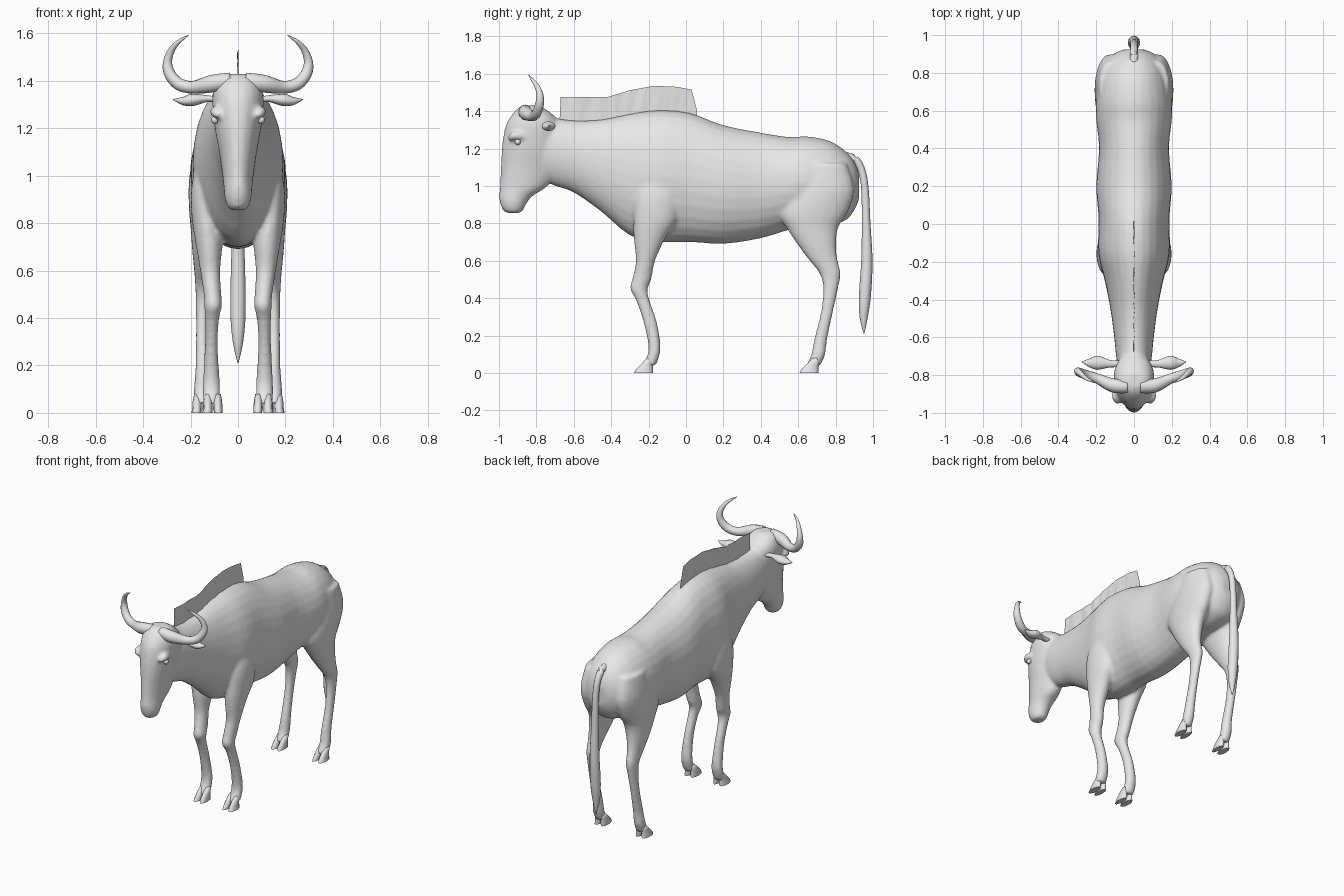
import bpy, bmesh, math, random
from mathutils import Vector as V

random.seed(4)
grey = bpy.data.materials.new("hide grey")
grey.diffuse_color = (0.8, 0.8, 0.8, 1)


def finish(name, bm, smooth=True):
    bmesh.ops.recalc_face_normals(bm, faces=bm.faces)
    me = bpy.data.meshes.new(name)
    bm.to_mesh(me)
    bm.free()
    me.materials.append(grey)
    for p in me.polygons:
        p.use_smooth = smooth
    ob = bpy.data.objects.new(name, me)
    bpy.context.collection.objects.link(ob)
    return ob


def spline(rows, steps):
    """Catmull-Rom interpolation of equal-length number rows."""
    out = []
    for i in range(len(rows) - 1):
        a, b, c, d = (rows[max(0, min(len(rows) - 1, i + k))] for k in (-1, 0, 1, 2))
        for s in range(steps):
            t = s / steps
            out.append([0.5 * (2 * q + (r - p) * t + (2 * p - 5 * q + 4 * r - w) * t * t
                               + (3 * q - p - 3 * r + w) * t ** 3)
                        for p, q, r, w in zip(a, b, c, d)])
    return out + [list(rows[-1])]


def loft(name, rings, n=20):
    """Skin over rings given as centre and two half axes."""
    bm = bmesh.new()
    loops = [[bm.verts.new(c + u * math.cos(k * math.tau / n) + v * math.sin(k * math.tau / n))
              for k in range(n)] for c, u, v in rings]
    for a, b in zip(loops, loops[1:]):
        for k in range(n):
            bm.faces.new((a[k], a[(k + 1) % n], b[(k + 1) % n], b[k]))
    bm.faces.new(loops[0])
    bm.faces.new(loops[-1])
    return finish(name, bm)


def upright(name, rows, side=1, steps=3, n=20):
    """Stacked level rings: z, y front, y back, x inner, x outer."""
    return loft(name, [(V((side * (e + d) / 2, (b + c) / 2, a)), V((abs(e - d) / 2, 0, 0)),
                        V((0, abs(c - b) / 2, 0))) for a, b, c, d, e in spline(rows, steps)], n)


def tube(name, rows, side=1, flat=1, n=12, steps=4):
    """Tapered tube along x, y, z, radius; flat scales the cross axis."""
    pts = spline([(side * x, y, z, r) for x, y, z, r in rows], steps)
    rings = []
    for i, p in enumerate(pts):
        t = (V(pts[min(i + 1, len(pts) - 1)][:3]) - V(pts[max(i - 1, 0)][:3])).normalized()
        ref = V((0, 1, 0)) if abs(t.y) < 0.8 else V((1, 0, 0))
        u = (ref - t * ref.dot(t)).normalized()
        r = max(p[3], 0.002)
        rings.append((V(p[:3]), u * r, t.cross(u) * r * flat))
    return loft(name, rings, n)


# Torso and neck: y, top, bottom, half width
torso = [(0.925, 1.06, 0.93, 0.05), (0.905, 1.12, 0.88, 0.10), (0.86, 1.18, 0.82, 0.145),
         (0.77, 1.24, 0.79, 0.18), (0.65, 1.265, 0.78, 0.20), (0.55, 1.262, 0.765, 0.20),
         (0.40, 1.285, 0.72, 0.185), (0.20, 1.325, 0.69, 0.20), (0.02, 1.39, 0.70, 0.187),
         (-0.15, 1.405, 0.70, 0.19), (-0.30, 1.385, 0.735, 0.155), (-0.45, 1.355, 0.86, 0.125),
         (-0.60, 1.35, 0.965, 0.105), (-0.70, 1.365, 1.0, 0.095), (-0.80, 1.39, 1.05, 0.08)]
skin = [loft("torso", [(V((0, y, (t + b) / 2)), V((w, 0, 0)), V((0, 0, (t - b) / 2)))
                       for y, t, b, w in spline(torso, 3)], 28)]

# Head, from muzzle up to poll
head = [(0.855, -0.955, -0.89, 0.03), (0.87, -0.98, -0.87, 0.045), (0.91, -0.995, -0.85, 0.057),
        (0.95, -1.0, -0.815, 0.06), (1.0, -0.995, -0.74, 0.066), (1.1, -0.99, -0.69, 0.08),
        (1.2, -0.985, -0.67, 0.098), (1.3, -0.97, -0.67, 0.108), (1.36, -0.945, -0.69, 0.104),
        (1.41, -0.905, -0.75, 0.08), (1.43, -0.87, -0.79, 0.04)]
skin.append(upright("head", [(z, a, b, -w, w) for z, a, b, w in head]))

# Legs from shoulder or hip down to the fetlock
front_leg = [(1.10, -0.22, -0.06, 0.08, 0.165), (0.95, -0.27, -0.04, 0.08, 0.197),
             (0.82, -0.28, -0.05, 0.075, 0.195), (0.72, -0.28, -0.11, 0.065, 0.18),
             (0.60, -0.268, -0.165, 0.075, 0.16), (0.50, -0.288, -0.185, 0.07, 0.145),
             (0.45, -0.30, -0.205, 0.068, 0.142), (0.39, -0.268, -0.195, 0.08, 0.14),
             (0.28, -0.23, -0.157, 0.085, 0.14), (0.16, -0.203, -0.137, 0.078, 0.147),
             (0.10, -0.205, -0.14, 0.075, 0.15), (0.04, -0.235, -0.16, 0.075, 0.148)]
hind_leg = [(1.12, 0.60, 0.86, 0.06, 0.185), (0.98, 0.55, 0.90, 0.05, 0.207),
            (0.86, 0.50, 0.865, 0.05, 0.207), (0.78, 0.535, 0.815, 0.06, 0.20),
            (0.68, 0.60, 0.803, 0.085, 0.193), (0.60, 0.66, 0.812, 0.105, 0.185),
            (0.53, 0.715, 0.828, 0.112, 0.18), (0.45, 0.733, 0.813, 0.12, 0.178),
            (0.33, 0.722, 0.787, 0.125, 0.178), (0.18, 0.685, 0.755, 0.12, 0.18),
            (0.10, 0.67, 0.745, 0.118, 0.187), (0.04, 0.64, 0.72, 0.118, 0.185)]
for s in (-1, 1):
    skin.append(upright("front_leg", front_leg, s))
    skin.append(upright("hind_leg", hind_leg, s))
    # Brow over the eye
    skin.append(tube("brow", [(0.085, -0.95, 1.25, 0.012), (0.096, -0.915, 1.27, 0.024),
                              (0.10, -0.87, 1.26, 0.012)], s))

# Fuse the fleshy parts into one smooth skin
for ob in skin:
    ob.select_set(True)
bpy.context.view_layer.objects.active = skin[0]
bpy.ops.object.join()
body = skin[0]
body.name = "body"
mod = body.modifiers.new("fuse", 'REMESH')
mod.mode = 'VOXEL'
mod.voxel_size = 0.01
mod.use_smooth_shade = True
mod = body.modifiers.new("soften", 'SMOOTH')
mod.factor = 0.5
mod.iterations = 8

horn = [(0.03, -0.86, 1.40, 0.035), (0.11, -0.855, 1.388, 0.037), (0.19, -0.82, 1.373, 0.027),
        (0.25, -0.80, 1.387, 0.026), (0.288, -0.785, 1.43, 0.024), (0.297, -0.78, 1.48, 0.019),
        (0.28, -0.795, 1.53, 0.014), (0.25, -0.82, 1.565, 0.009), (0.21, -0.84, 1.592, 0.002)]
ear = [(0.08, -0.74, 1.32, 0.018), (0.13, -0.74, 1.325, 0.02), (0.19, -0.735, 1.32, 0.037),
       (0.23, -0.735, 1.315, 0.026), (0.275, -0.73, 1.322, 0.002)]
for s, side in ((-1, "left"), (1, "right")):
    tube(side + "_horn", horn, s)
    tube(side + "_ear", ear, s, 0.7)
    # Eye
    bm = bmesh.new()
    bmesh.ops.create_uvsphere(bm, u_segments=12, v_segments=8, radius=0.016)
    bmesh.ops.translate(bm, verts=bm.verts, vec=(s * 0.097, -0.90, 1.235))
    finish(side + "_eye", bm)
    # Cloven hooves: two toes per foot
    for leg, y, x in (("front", -0.28, 0.106), ("hind", 0.605, 0.152)):
        for k, toe in ((-1, "inner"), (1, "outer")):
            c = x + k * 0.021
            ob = upright(f"{side}_{leg}_{toe}_hoof",
                         [(0.0, y, y + 0.105, c - 0.02, c + 0.02 + 0.004 * k),
                          (0.018, y + 0.008, y + 0.105, c - 0.02, c + 0.02),
                          (0.05, y + 0.04, y + 0.105, c - 0.018, c + 0.018),
                          (0.08, y + 0.07, y + 0.11, c - 0.012, c + 0.012)], s, 1, 10)
            ob.data.polygons[-2].use_smooth = False

# Tail with a fuller brush at the end
tube("tail", [(0, 0.85, 1.16, 0.022), (0, 0.905, 1.14, 0.022), (0, 0.94, 1.08, 0.02),
              (0, 0.957, 0.98, 0.02), (0, 0.963, 0.80, 0.023), (0, 0.967, 0.60, 0.030),
              (0, 0.957, 0.42, 0.032), (0, 0.95, 0.30, 0.022), (0, 0.952, 0.21, 0.002)])

# Mane: thin upright sheet, slightly crumpled
edge = [(-0.67, 1.475, 1.34), (-0.42, 1.475, 1.335), (-0.30, 1.512, 1.36),
        (-0.17, 1.535, 1.38), (-0.05, 1.53, 1.385), (0.03, 1.515, 1.38), (0.06, 1.40, 1.37)]
bm = bmesh.new()
cols = []
for (y0, t0, b0), (y1, t1, b1) in zip(edge, edge[1:]):
    n = max(1, round((y1 - y0) / 0.04))
    for i in range(n):
        f = i / n
        lean = random.uniform(-0.012, 0.012)
        cols.append([bm.verts.new((random.uniform(-0.004, 0.004), y0 + (y1 - y0) * f + d,
                                   a + (b - a) * f))
                     for a, b, d in ((t0, t1, 0), (b0, b1, lean))])
cols.append([bm.verts.new((0, 0.06, z)) for z in (1.40, 1.37)])
for (a, b), (c, d) in zip(cols, cols[1:]):
    bm.faces.new((a, b, c))
    bm.faces.new((b, d, c))
finish("mane", bm, False)
